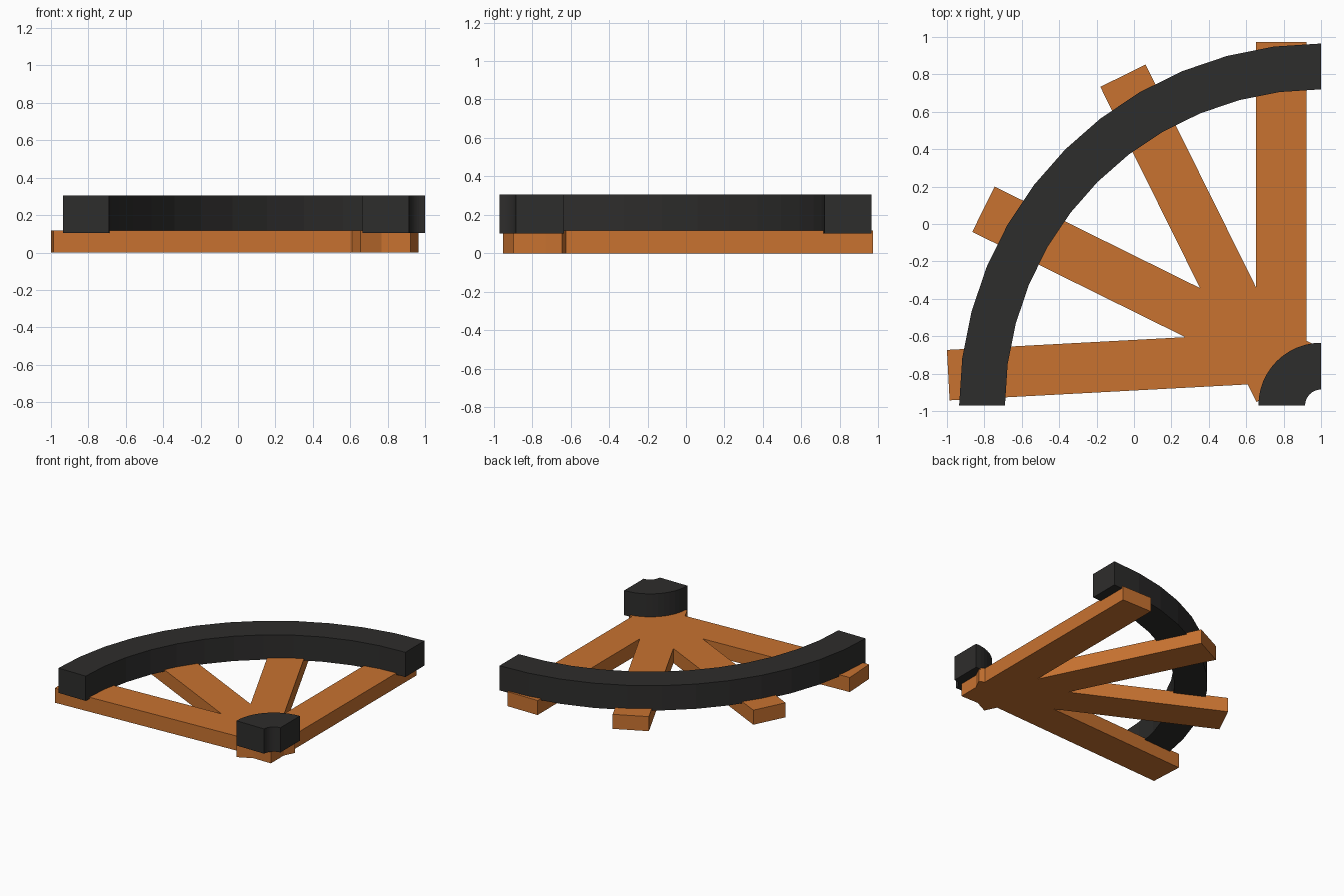
import bpy, bmesh
from math import sin, cos, pi
from mathutils import Vector

if "Cube" in bpy.data.objects:
    bpy.data.objects.remove(bpy.data.objects["Cube"])


def material(name, rgb):
    m = bpy.data.materials.new(name)
    m.diffuse_color = (*rgb, 1)
    m.use_nodes = True
    m.node_tree.nodes["Principled BSDF"].inputs["Base Color"].default_value = m.diffuse_color
    return m


ORANGE = material("orange", (0.58, 0.17, 0.03))
BLACK = material("black", (0.027, 0.026, 0.025))


def extrude_outline(name, outline, z0, z1, mat):
    """Closed prism from a flat outline."""
    bm = bmesh.new()
    face = bm.faces.new([bm.verts.new((x, y, z0)) for x, y in outline])
    top = bmesh.ops.extrude_face_region(bm, geom=[face])["geom"]
    verts = [v for v in top if isinstance(v, bmesh.types.BMVert)]
    bmesh.ops.translate(bm, verts=verts, vec=(0, 0, z1 - z0))
    bmesh.ops.recalc_face_normals(bm, faces=bm.faces)
    mesh = bpy.data.meshes.new(name)
    bm.to_mesh(mesh)
    bm.free()
    mesh.materials.append(mat)
    obj = bpy.data.objects.new(name, mesh)
    bpy.context.collection.objects.link(obj)
    return obj


def quarter_ring(name, inner, outer, segments=12):
    cx, cy = 1.0, -0.97
    angles = [pi / 2 + pi / 2 * i / segments for i in range(segments + 1)]
    outline = [(cx + outer * cos(a), cy + outer * sin(a)) for a in angles]
    outline += [(cx + inner * cos(a), cy + inner * sin(a)) for a in reversed(angles)]
    extrude_outline(name, outline, 0.104, 0.305, BLACK)


def beam(name, start, end, width=0.27):
    a, b = Vector(start), Vector(end)
    d = (b - a).normalized()
    side = Vector((-d.y, d.x)) * width / 2
    extrude_outline(name, [a - side, b - side, b + side, a + side], 0, 0.118, ORANGE)


# Fanned support beams, inner end to outer end
spokes = [
    ((0.788, -0.897), (0.788, 0.973)),
    ((0.776, -0.892), (-0.059, 0.793)),
    ((0.905, -0.766), (-0.805, 0.079)),
    ((0.880, -0.708), (-0.993, -0.808)),
]
for i, (start, end) in enumerate(spokes, 1):
    beam(f"support_beam_{i}", start, end)

# Curved rails sharing one centre
quarter_ring("outer_rail", 1.69, 1.935)
quarter_ring("inner_rail", 0.085, 0.335)
